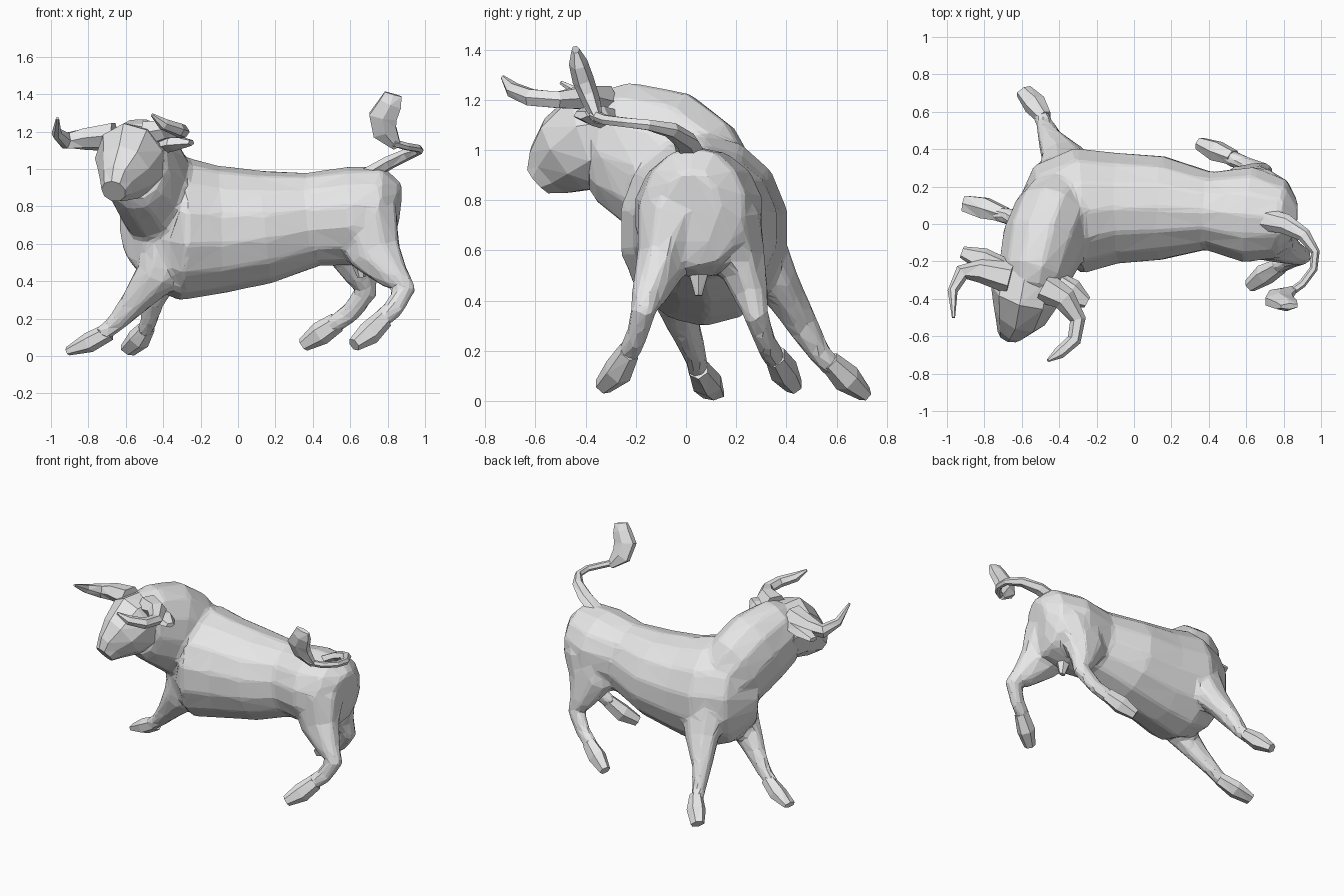
import bpy
import bmesh
from math import cos, sin, pi, sqrt
from mathutils import Vector

default_cube = bpy.data.objects.get("Cube")
if default_cube:
    bpy.data.objects.remove(default_cube, do_unlink=True)

X, Y, Z = Vector((1, 0, 0)), Vector((0, 1, 0)), Vector((0, 0, 1))

# Single stone grey colour
grey = bpy.data.materials.new("stone_grey")
grey.use_nodes = True
colour = (0.8, 0.8, 0.8, 1)
grey.diffuse_color = colour
shader = next(n for n in grey.node_tree.nodes if n.type == "BSDF_PRINCIPLED")
shader.inputs["Base Color"].default_value = colour


def loft(bm, rings, side_axis, sides):
    """Skin closed elliptical rings (x, y, z, half width on side_axis, half depth)."""
    centres = [Vector(r[:3]) for r in rings]
    swell = 1 / sqrt(cos(pi / sides))
    loops = []
    for i, ring in enumerate(rings):
        ahead = centres[min(i + 1, len(rings) - 1)]
        behind = centres[max(i - 1, 0)]
        tangent = (ahead - behind).normalized()
        side = (side_axis - tangent * side_axis.dot(tangent)).normalized()
        up = tangent.cross(side)
        loop = []
        for k in range(sides):
            angle = 2 * pi * (k + 0.5) / sides
            offset = side * (ring[3] * cos(angle)) + up * (ring[4] * sin(angle))
            loop.append(bm.verts.new(centres[i] + offset * swell))
        loops.append(loop)
    faces = [bm.faces.new(loops[0]), bm.faces.new(loops[-1])]
    for low, high in zip(loops, loops[1:]):
        for k in range(sides):
            n = (k + 1) % sides
            faces.append(bm.faces.new((low[k], low[n], high[n], high[k])))
    bmesh.ops.recalc_face_normals(bm, faces=faces)


def finish(name, bm):
    """Turn a bmesh into a flat-shaded, triangulated object."""
    bmesh.ops.triangulate(bm, faces=bm.faces[:])
    mesh = bpy.data.meshes.new(name)
    bm.to_mesh(mesh)
    bm.free()
    mesh.materials.append(grey)
    obj = bpy.data.objects.new(name, mesh)
    bpy.context.collection.objects.link(obj)
    return obj


def part(name, rings, side_axis, sides=6):
    bm = bmesh.new()
    loft(bm, rings, side_axis, sides)
    return finish(name, bm)


# Body: torso, neck and legs fused into one faceted skin
torso = [
    (.85, .02, .76, .11, .16),
    (.79, .03, .77, .21, .24),
    (.62, .05, .75, .26, .26),
    (.4, .07, .73, .21, .25),
    (.15, .085, .69, .28, .3),
    (-.1, .085, .675, .3, .34),
    (-.3, .07, .68, .34, .38),
    (-.45, .06, .69, .27, .33),
    (-.57, -.02, .68, .12, .18),
]
neck = [
    (-.36, .16, .78, .2, .2),
    (-.43, .02, .86, .22, .29),
    (-.49, -.12, .97, .22, .29),
    (-.54, -.28, 1.03, .19, .25),
    (-.55, -.36, 1.04, .16, .2),
]
front_right_leg = [
    (-.34, -.05, .64, .12, .16),
    (-.43, -.05, .43, .09, .12),
    (-.56, 0, .28, .06, .075),
    (-.66, .04, .17, .045, .05),
    (-.73, .05, .11, .045, .045),
]
front_left_leg = [
    (-.34, .25, .68, .17, .13),
    (-.38, .36, .48, .12, .09),
    (-.45, .46, .31, .065, .065),
    (-.48, .54, .18, .045, .045),
    (-.5, .59, .13, .045, .045),
]
back_left_leg = [
    (.64, .17, .74, .13, .2),
    (.61, .22, .56, .1, .16),
    (.66, .26, .42, .07, .085),
    (.685, .28, .34, .05, .06),
    (.6, .32, .23, .04, .055),
    (.5, .36, .16, .045, .05),
]
back_right_leg = [
    (.68, -.05, .74, .15, .18),
    (.73, -.1, .55, .1, .145),
    (.84, -.15, .42, .07, .08),
    (.895, -.17, .36, .05, .06),
    (.83, -.2, .25, .04, .055),
    (.76, -.23, .19, .045, .05),
]
body_bm = bmesh.new()
loft(body_bm, torso, Y, 14)
loft(body_bm, neck, X, 12)
loft(body_bm, front_left_leg, X, 8)
for leg in (front_right_leg, back_left_leg, back_right_leg):
    loft(body_bm, leg, Y, 8)
body = finish("body", body_bm)

fuse = body.modifiers.new("fuse", "REMESH")
fuse.mode = "VOXEL"
fuse.voxel_size = 0.018
blend = body.modifiers.new("blend", "SMOOTH")
blend.iterations = 5
facets = body.modifiers.new("facets", "DECIMATE")
facets.ratio = 0.05
depsgraph = bpy.context.evaluated_depsgraph_get()
skin = bpy.data.meshes.new_from_object(body.evaluated_get(depsgraph))
body.modifiers.clear()
body.data = skin
skin.materials.clear()
skin.materials.append(grey)
for face in skin.polygons:
    face.use_smooth = False
    face.material_index = 0

# Head, tapering to the muzzle
part("head", [
    (-.55, -.25, 1.06, .18, .18),
    (-.58, -.37, 1.04, .185, .21),
    (-.61, -.47, .98, .145, .17),
    (-.65, -.54, .92, .09, .12),
    (-.665, -.585, .88, .065, .07),
], X, 9)

# Horns
part("right_horn", [
    (-.66, -.29, 1.18, .07, .08),
    (-.82, -.25, 1.165, .055, .06),
    (-.92, -.26, 1.15, .045, .04),
    (-.97, -.36, 1.19, .03, .025),
    (-.965, -.5, 1.27, .008, .008),
], Z)
part("left_horn", [
    (-.48, -.34, 1.19, .07, .08),
    (-.37, -.4, 1.21, .05, .06),
    (-.3, -.51, 1.2, .035, .04),
    (-.32, -.62, 1.21, .035, .035),
    (-.4, -.69, 1.24, .03, .03),
    (-.46, -.73, 1.29, .008, .008),
], Z)

# Ears
part("right_ear", [
    (-.66, -.25, 1.14, .04, .05),
    (-.81, -.19, 1.14, .035, .06),
    (-.92, -.15, 1.13, .015, .03),
], Z, 5)
part("left_ear", [
    (-.44, -.29, 1.12, .04, .05),
    (-.34, -.37, 1.14, .04, .075),
    (-.25, -.42, 1.14, .015, .03),
], Z, 5)

# Hooves
part("front_right_hoof", [
    (-.69, .05, .13, .04, .045),
    (-.8, .085, .07, .06, .05),
    (-.91, .11, .025, .045, .022),
], Y)
part("front_left_hoof", [
    (-.48, .57, .16, .04, .04),
    (-.53, .64, .09, .06, .055),
    (-.59, .71, .03, .045, .03),
], X)
part("back_left_hoof", [
    (.53, .355, .18, .04, .05),
    (.44, .39, .12, .055, .06),
    (.35, .43, .06, .035, .035),
], Y)
part("back_right_hoof", [
    (.78, -.225, .2, .04, .05),
    (.7, -.27, .12, .055, .06),
    (.62, -.33, .06, .035, .035),
], Y)

# Tail and its raised tuft
part("tail", [
    (.68, .03, .96, .04, .06),
    (.81, 0, 1.035, .035, .05),
    (.91, -.06, 1.08, .03, .035),
    (.97, -.15, 1.1, .022, .022),
    (.96, -.24, 1.11, .02, .02),
    (.9, -.32, 1.12, .02, .02),
    (.83, -.37, 1.14, .02, .02),
], Z)
part("tail_tuft", [
    (.85, -.35, 1.12, .025, .02),
    (.785, -.38, 1.2, .07, .035),
    (.775, -.41, 1.28, .08, .04),
    (.815, -.43, 1.35, .065, .035),
    (.83, -.44, 1.4, .05, .015),
], X)

# Small pouch between the hind legs
part("groin", [
    (.64, .05, .62, .06, .06),
    (.65, .05, .52, .045, .05),
    (.66, .05, .42, .015, .02),
], Y)
